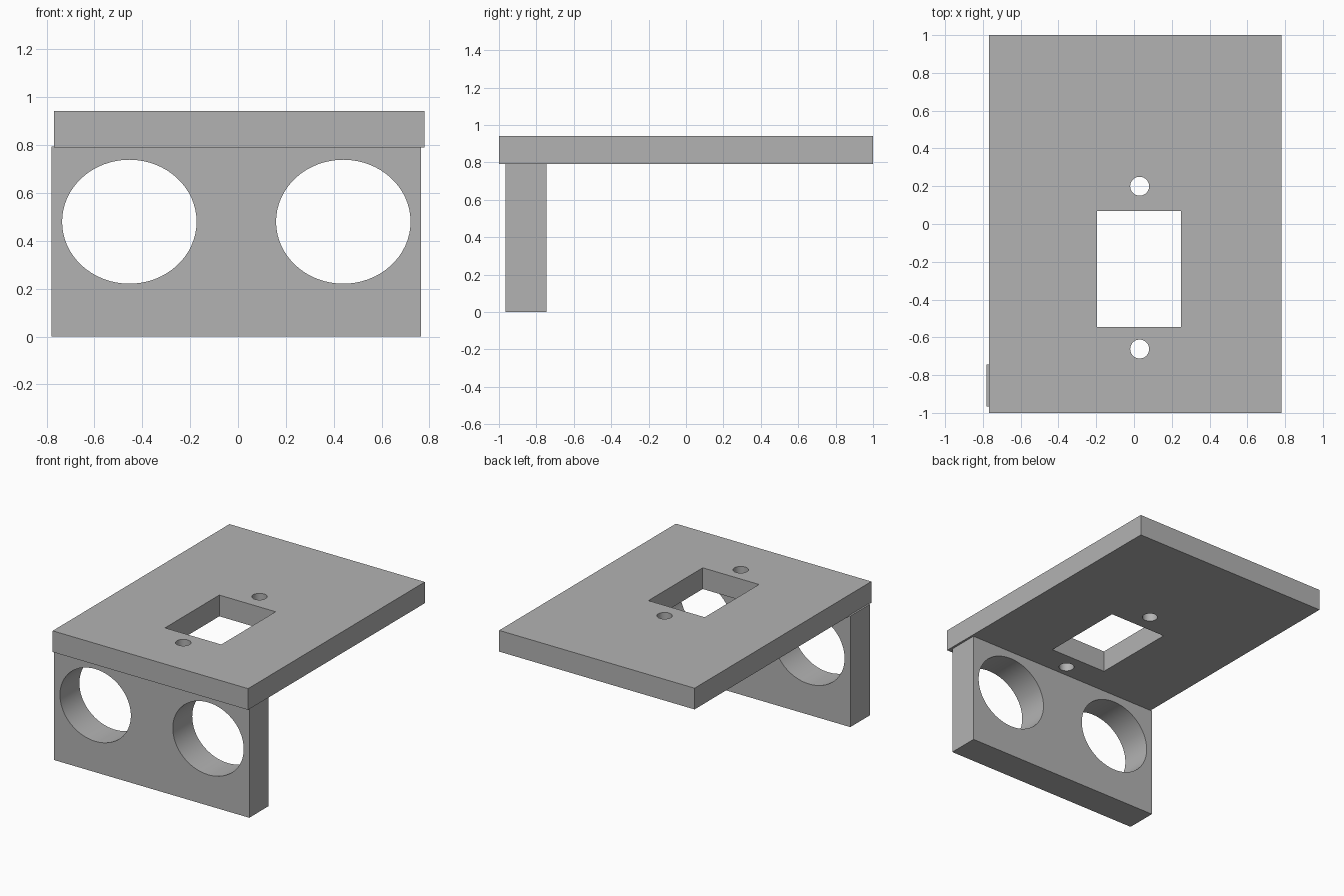
import bpy
import math

default_cube = bpy.data.objects.get("Cube")
if default_cube:
    bpy.data.objects.remove(default_cube, do_unlink=True)

grey = bpy.data.materials.new("plain grey")
grey.use_nodes = True
colour = (0.45, 0.45, 0.45, 1.0)
grey.diffuse_color = colour
grey.node_tree.nodes["Principled BSDF"].inputs["Base Color"].default_value = colour


def finish(name, scale):
    obj = bpy.context.object
    obj.name = name
    obj.scale = scale
    bpy.ops.object.transform_apply(location=False, rotation=True, scale=True)
    obj.data.materials.append(grey)
    return obj


def box(name, low, high):
    centre = [(a + b) / 2 for a, b in zip(low, high)]
    bpy.ops.mesh.primitive_cube_add(size=1, location=centre)
    return finish(name, [b - a for a, b in zip(low, high)])


def cylinder(name, centre, radii, depth, tilt=0.0):
    bpy.ops.mesh.primitive_cylinder_add(vertices=64, radius=1, depth=depth,
                                        location=centre, rotation=(tilt, 0, 0))
    return finish(name, (radii[0], radii[1], 1))


def cut(target, cutters):
    bpy.context.view_layer.objects.active = target
    for cutter in cutters:
        cutter.hide_render = True
        mod = target.modifiers.new("hole", "BOOLEAN")
        mod.operation = "DIFFERENCE"
        mod.solver = "EXACT"
        mod.object = cutter
        bpy.ops.object.modifier_apply(modifier=mod.name)
        bpy.data.objects.remove(cutter, do_unlink=True)
    bpy.ops.object.select_all(action="DESELECT")
    target.select_set(True)
    bpy.ops.object.shade_smooth_by_angle(angle=math.radians(30))


# Upright front panel with two large oval openings
front_panel = box("front_panel", (-0.78, -0.965, 0), (0.765, -0.745, 0.795))
cut(front_panel, [
    cylinder("oval_cutter", (x, -0.855, 0.48), (0.281, 0.259), 0.5, math.pi / 2)
    for x in (-0.454, 0.44)
])

# Horizontal top plate with a rectangular window and two screw holes
top_plate = box("top_plate", (-0.768, -1, 0.79), (0.78, 1, 0.942))
cutters = [box("window_cutter", (-0.197, -0.545, 0.6), (0.249, 0.07, 1.1))]
cutters += [cylinder("screw_cutter", (0.03, y, 0.866), (0.05, 0.05), 0.5)
            for y in (-0.662, 0.2)]
cut(top_plate, cutters)
